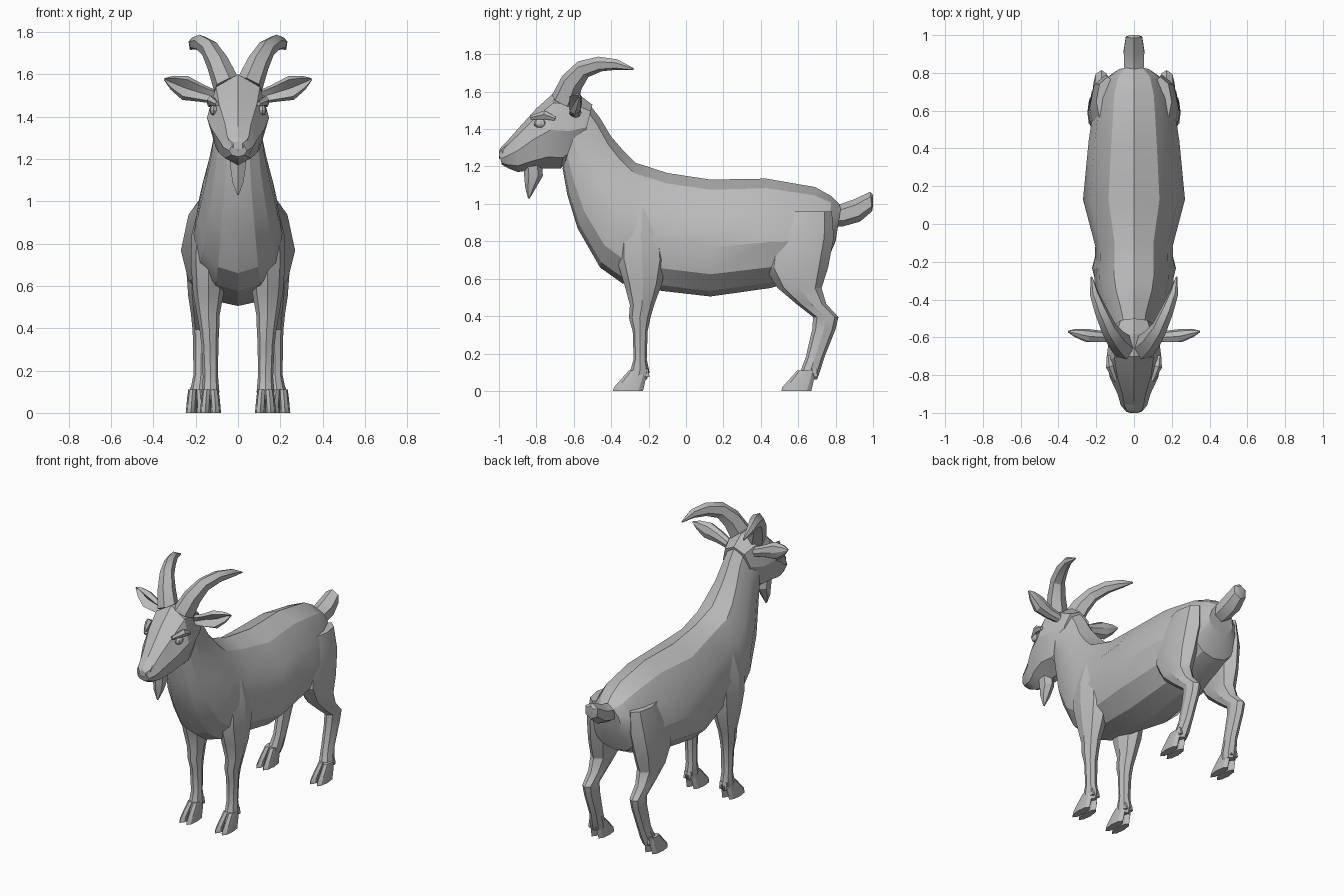
import bpy, bmesh, math
from mathutils import Vector as V

coat = bpy.data.materials.new("grey coat")
coat.diffuse_color = (0.5, 0.5, 0.5, 1)


def finish(name, bm, mirror=False, angle=24):
    bmesh.ops.recalc_face_normals(bm, faces=bm.faces)
    mesh = bpy.data.meshes.new(name)
    bm.to_mesh(mesh)
    bm.free()
    mesh.materials.append(coat)
    ob = bpy.data.objects.new(name, mesh)
    bpy.context.collection.objects.link(ob)
    bpy.ops.object.select_all(action='DESELECT')
    ob.select_set(True)
    bpy.context.view_layer.objects.active = ob
    bpy.ops.object.shade_smooth_by_angle(angle=math.radians(angle))
    if mirror:
        ob.modifiers.new("mirror", 'MIRROR').use_mirror_merge = False
    return ob


def loft(bm, sections, n, sag=0.0):
    """Skin rings given as (centre, half axis u, half axis w)."""
    rings = []
    for c, u, w in sections:
        ring = []
        for i in range(n):
            a = 2 * math.pi * i / n
            k = math.cos(a) - sag * math.sin(a) ** 2
            ring.append(bm.verts.new(c + u * k + w * math.sin(a)))
        rings.append(ring)
    for r, s in zip(rings, rings[1:]):
        for i in range(n):
            j = (i + 1) % n
            bm.faces.new((r[i], r[j], s[j], s[i]))
    bm.faces.new(rings[0])
    bm.faces.new(rings[-1])
    return rings


def spans(rows):
    """Rows: top y, top z, bottom y, bottom z, half width."""
    return [(V((0, (a + c) / 2, (b + d) / 2)), V((0, (a - c) / 2, (b - d) / 2)),
             V((w, 0, 0))) for a, b, c, d, w in rows]


def slices(rows):
    """Rows: front y, back y, z, centre x, half width."""
    return [(V((x, (f + b) / 2, z)), V((0, (f - b) / 2, 0)), V((w, 0, 0)))
            for f, b, z, x, w in rows]


def tube(points):
    """Rows: x, y, z, radius; rings stand across the path."""
    out = []
    for i, (x, y, z, r) in enumerate(points):
        p = V(points[max(i - 1, 0)][:3])
        q = V(points[min(i + 1, len(points) - 1)][:3])
        t = (q - p).normalized()
        side = t.cross(V((0, 0.6, -0.8))).normalized()
        out.append((V((x, y, z)), t.cross(side) * r, side * r * 0.85))
    return out


# torso and neck
bm = bmesh.new()
loft(bm, spans([
    (0.83, 0.99, 0.80, 0.80, 0.09), (0.78, 1.04, 0.74, 0.66, 0.17),
    (0.69, 1.09, 0.60, 0.59, 0.21), (0.43, 1.135, 0.45, 0.55, 0.24),
    (0.13, 1.13, 0.13, 0.505, 0.27), (-0.10, 1.165, -0.13, 0.535, 0.205),
    (-0.27, 1.22, -0.34, 0.575, 0.21), (-0.34, 1.29, -0.46, 0.66, 0.19),
    (-0.40, 1.36, -0.58, 0.87, 0.155), (-0.46, 1.46, -0.635, 1.05, 0.125),
    (-0.53, 1.55, -0.66, 1.19, 0.11)]), 12, 0.16)
finish("torso_and_neck", bm)

# head
bm = bmesh.new()
loft(bm, spans([
    (-0.50, 1.53, -0.56, 1.29, 0.10), (-0.58, 1.59, -0.67, 1.19, 0.135),
    (-0.70, 1.60, -0.75, 1.19, 0.147), (-0.80, 1.51, -0.83, 1.18, 0.127),
    (-0.90, 1.40, -0.90, 1.17, 0.087), (-0.97, 1.32, -0.95, 1.19, 0.07),
    (-1.0, 1.27, -0.985, 1.21, 0.042)]), 8)
finish("head", bm)

# nose pad
bm = bmesh.new()
loft(bm, spans([(-0.945, 1.345, -0.94, 1.27, 0.05), (-0.985, 1.308, -0.98, 1.25, 0.052),
                (-1.0, 1.285, -1.0, 1.24, 0.025)]), 6)
finish("nose", bm)

# beard
bm = bmesh.new()
loft(bm, slices([(-0.87, -0.77, 1.21, 0, 0.045), (-0.865, -0.765, 1.15, 0, 0.04),
                 (-0.86, -0.80, 1.09, 0, 0.03), (-0.845, -0.835, 1.03, 0, 0.004)]), 6)
finish("beard", bm)

# eyes and brows
bm = bmesh.new()
bmesh.ops.create_uvsphere(bm, u_segments=8, v_segments=6, radius=1)
bmesh.ops.scale(bm, vec=(0.02, 0.034, 0.024), verts=bm.verts)
bmesh.ops.translate(bm, vec=(0.115, -0.78, 1.43), verts=bm.verts)
finish("eye", bm, True)
bm = bmesh.new()
loft(bm, tube([(0.135, -0.70, 1.455, 0.012), (0.127, -0.755, 1.475, 0.025),
               (0.098, -0.83, 1.46, 0.012)]), 5)
finish("brow", bm, True)

# horns sweeping up and back
bm = bmesh.new()
loft(bm, tube([(0.055, -0.65, 1.55, 0.075), (0.095, -0.61, 1.65, 0.063),
               (0.135, -0.55, 1.72, 0.05), (0.175, -0.46, 1.748, 0.041),
               (0.21, -0.37, 1.745, 0.029), (0.225, -0.28, 1.72, 0.005)]), 6)
finish("horn", bm, True)

# ears, cupped toward the front
bm = bmesh.new()
rings = loft(bm, [(V((x, y, z)), V((0, -t, 0)), V((-h * 0.25, 0, h))) for x, y, z, h, t in [
    (0.10, -0.59, 1.49, 0.03, 0.03), (0.17, -0.60, 1.51, 0.04, 0.035),
    (0.25, -0.595, 1.535, 0.056, 0.04), (0.31, -0.58, 1.56, 0.033, 0.025),
    (0.348, -0.57, 1.577, 0.005, 0.005)]], 8)
for ring in rings[1:4]:
    ring[0].co.y += 0.045
finish("ear", bm, True)

# tail
bm = bmesh.new()
loft(bm, spans([(0.76, 1.0, 0.76, 0.88, 0.05), (0.83, 1.0, 0.84, 0.88, 0.06),
                (0.90, 1.025, 0.93, 0.905, 0.063), (0.985, 1.065, 0.995, 0.96, 0.05),
                (1.0, 1.05, 1.0, 0.99, 0.025)]), 6)
finish("tail", bm)

# legs with shoulder or thigh, ending at the fetlock
legs = {
    "front_leg": [
        (-0.30, -0.16, 1.00, 0.14, 0.04), (-0.37, -0.11, 0.84, 0.14, 0.08),
        (-0.37, -0.10, 0.70, 0.14, 0.082), (-0.33, -0.13, 0.57, 0.14, 0.073),
        (-0.30, -0.17, 0.46, 0.14, 0.053), (-0.305, -0.19, 0.39, 0.135, 0.046),
        (-0.285, -0.205, 0.32, 0.133, 0.04), (-0.28, -0.21, 0.17, 0.13, 0.036),
        (-0.30, -0.195, 0.10, 0.13, 0.042), (-0.32, -0.21, 0.06, 0.13, 0.036)],
    "hind_leg": [
        (0.52, 0.78, 0.96, 0.14, 0.06), (0.44, 0.79, 0.82, 0.15, 0.085),
        (0.42, 0.76, 0.66, 0.165, 0.078), (0.49, 0.725, 0.55, 0.17, 0.065),
        (0.59, 0.75, 0.465, 0.172, 0.05), (0.68, 0.815, 0.395, 0.173, 0.042),
        (0.675, 0.80, 0.33, 0.173, 0.039), (0.64, 0.74, 0.18, 0.175, 0.036),
        (0.61, 0.715, 0.10, 0.185, 0.042), (0.59, 0.70, 0.06, 0.19, 0.036)]}
for name, rows in legs.items():
    bm = bmesh.new()
    loft(bm, slices(rows), 8)
    finish(name, bm, True)

# cloven hooves and dewclaws
for name, x, y in (("front_hoof", 0.13, -0.39), ("hind_hoof", 0.197, 0.51)):
    bm = bmesh.new()
    for s in (-1, 1):
        loft(bm, slices([(y + 0.085, y + 0.18, 0.11, x + s * 0.017, 0.021),
                         (y + 0.045, y + 0.175, 0.065, x + s * 0.021, 0.023),
                         (y + 0.005, y + 0.165, 0.02, x + s * 0.024, 0.024),
                         (y, y + 0.16, 0.0, x + s * 0.025, 0.025)]), 8)
        loft(bm, slices([(y + 0.15, y + 0.19, 0.12, x + s * 0.018, 0.012),
                         (y + 0.165, y + 0.198, 0.075, x + s * 0.02, 0.01)]), 5)
    finish(name, bm, True)
